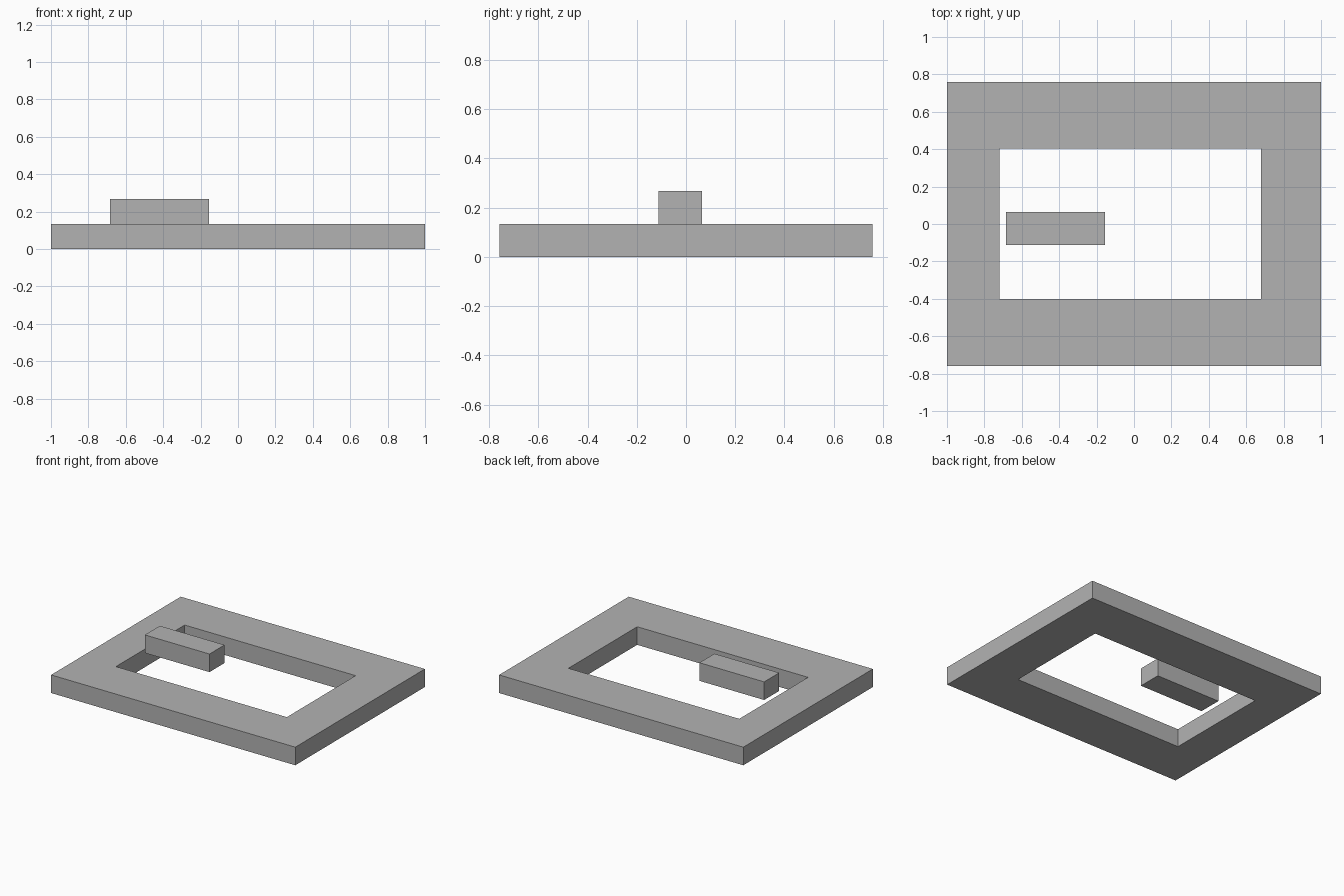
import bpy
import bmesh

cube = bpy.data.objects.get("Cube")
if cube:
    bpy.data.objects.remove(cube, do_unlink=True)

grey = bpy.data.materials.new("plain_grey")
grey.use_nodes = True
colour = (0.45, 0.45, 0.45, 1)
grey.diffuse_color = colour
grey.node_tree.nodes["Principled BSDF"].inputs["Base Color"].default_value = colour

THICK = 0.134


def rectangle(bm, x0, x1, y0, y1, z):
    return [bm.verts.new((x, y, z)) for x, y in ((x0, y0), (x1, y0), (x1, y1), (x0, y1))]


def extruded(name, bm):
    """Raise the flat outline in bm by THICK and make it an object."""
    raised = bmesh.ops.extrude_face_region(bm, geom=bm.faces[:], use_keep_orig=True)
    top = [v for v in raised["geom"] if isinstance(v, bmesh.types.BMVert)]
    bmesh.ops.translate(bm, verts=top, vec=(0, 0, THICK))
    bmesh.ops.recalc_face_normals(bm, faces=bm.faces[:])
    mesh = bpy.data.meshes.new(name)
    bm.to_mesh(mesh)
    bm.free()
    mesh.materials.append(grey)
    obj = bpy.data.objects.new(name, mesh)
    bpy.context.collection.objects.link(obj)
    return obj


# Flat frame around a slightly off-centre opening
bm = bmesh.new()
outer = rectangle(bm, -1, 1, -0.758, 0.758, 0)
inner = rectangle(bm, -0.72, 0.68, -0.4, 0.405, 0)
for i in range(4):
    j = (i + 1) % 4
    bm.faces.new((outer[i], outer[j], inner[j], inner[i]))
extruded("frame", bm)

# Small bar hovering over the opening, level with the frame's top
bm = bmesh.new()
bm.faces.new(rectangle(bm, -0.685, -0.155, -0.112, 0.064, THICK))
extruded("floating_bar", bm)
